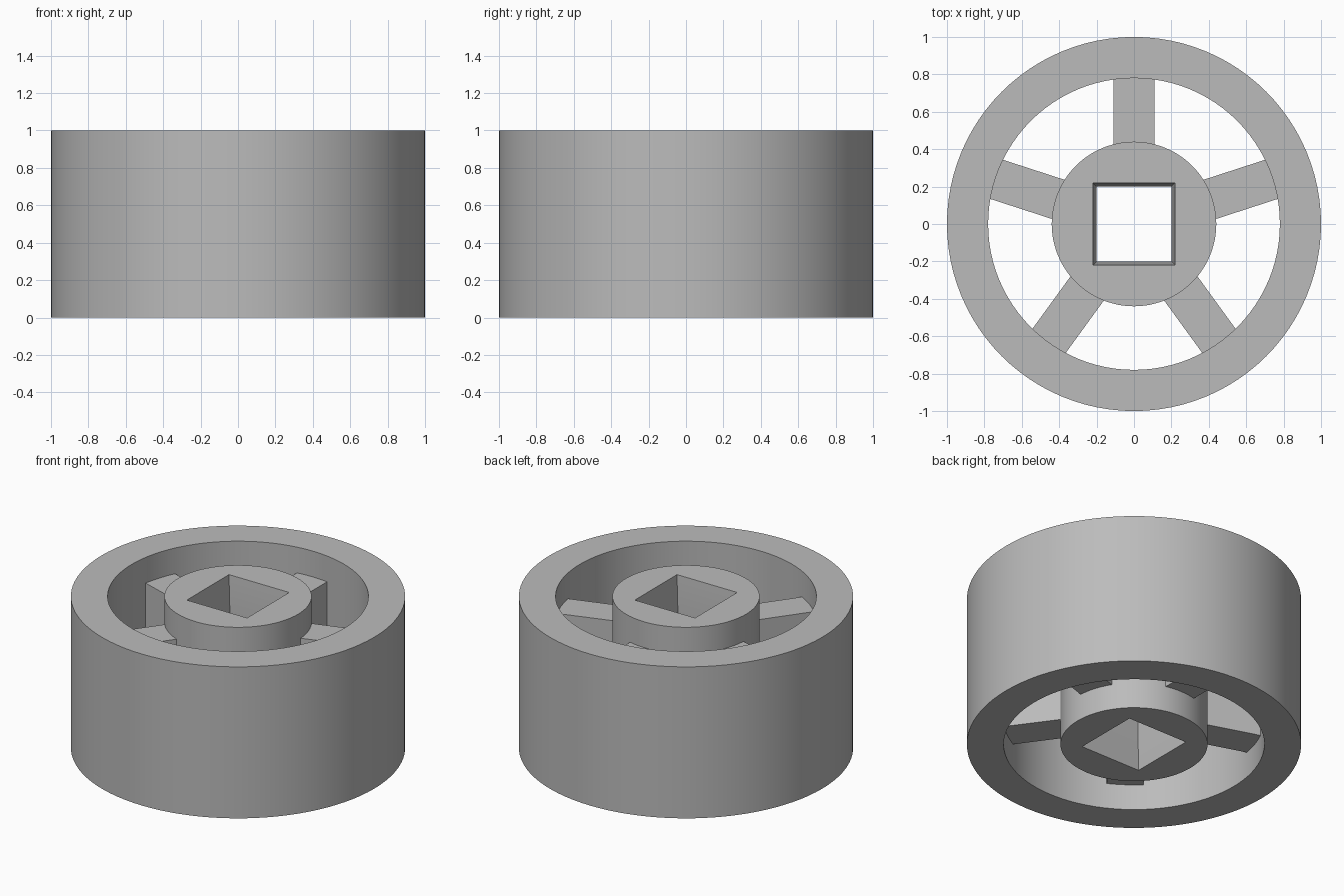
import bpy
import bmesh
from math import cos, sin, tau, radians
from mathutils import Matrix

SEGMENTS = 96
HEIGHT = 1.0

default_cube = bpy.data.objects.get("Cube")
if default_cube:
    bpy.data.objects.remove(default_cube, do_unlink=True)

grey = bpy.data.materials.new("plain_grey")
grey.use_nodes = True
colour = (0.5, 0.5, 0.5, 1)
grey.diffuse_color = colour
grey.node_tree.nodes["Principled BSDF"].inputs["Base Color"].default_value = colour


def finish(name, bm):
    """Turn the bmesh into a shaded, coloured object."""
    bmesh.ops.recalc_face_normals(bm, faces=bm.faces)
    mesh = bpy.data.meshes.new(name)
    bm.to_mesh(mesh)
    bm.free()
    mesh.materials.append(grey)
    obj = bpy.data.objects.new(name, mesh)
    bpy.context.collection.objects.link(obj)
    bpy.ops.object.select_all(action="DESELECT")
    obj.select_set(True)
    bpy.context.view_layer.objects.active = obj
    bpy.ops.object.shade_smooth_by_angle(angle=radians(30))


def loft(name, sections):
    """Join a closed loop of sections (size, z, is_square) around z."""
    bm = bmesh.new()
    rings = []
    for size, z, is_square in sections:
        ring = []
        for i in range(SEGMENTS):
            c, s = cos(tau * i / SEGMENTS), sin(tau * i / SEGMENTS)
            r = size / max(abs(c), abs(s)) if is_square else size
            ring.append(bm.verts.new((r * c, r * s, z)))
        rings.append(ring)
    for k, ring in enumerate(rings):
        below = rings[k - 1]
        for i in range(SEGMENTS):
            bm.faces.new((below[i - 1], below[i], ring[i], ring[i - 1]))
    finish(name, bm)


# Outer rim
loft("rim", [(1, 0, False), (1, HEIGHT, False),
             (0.78, HEIGHT, False), (0.78, 0, False)])

# Hub with a square bore that flares gently at both ends
flare = 0.2
loft("hub", [(0.44, 0, False), (0.44, HEIGHT, False),
             (0.22, HEIGHT, True), (0.2, HEIGHT - flare, True),
             (0.2, flare, True), (0.22, 0, True)])

# Five spokes, set in from both ends and sunk into the hub and rim
inner, outer, width, spoke_height = 0.42, 0.8, 0.22, 0.66
for n in range(5):
    bm = bmesh.new()
    bmesh.ops.create_cube(bm, size=1, matrix=(
        Matrix.Rotation(tau * n / 5 + tau / 4, 4, "Z")
        @ Matrix.Translation(((inner + outer) / 2, 0, HEIGHT / 2))
        @ Matrix.Diagonal((outer - inner, width, spoke_height, 1))))
    finish(f"spoke_{n + 1}", bm)
